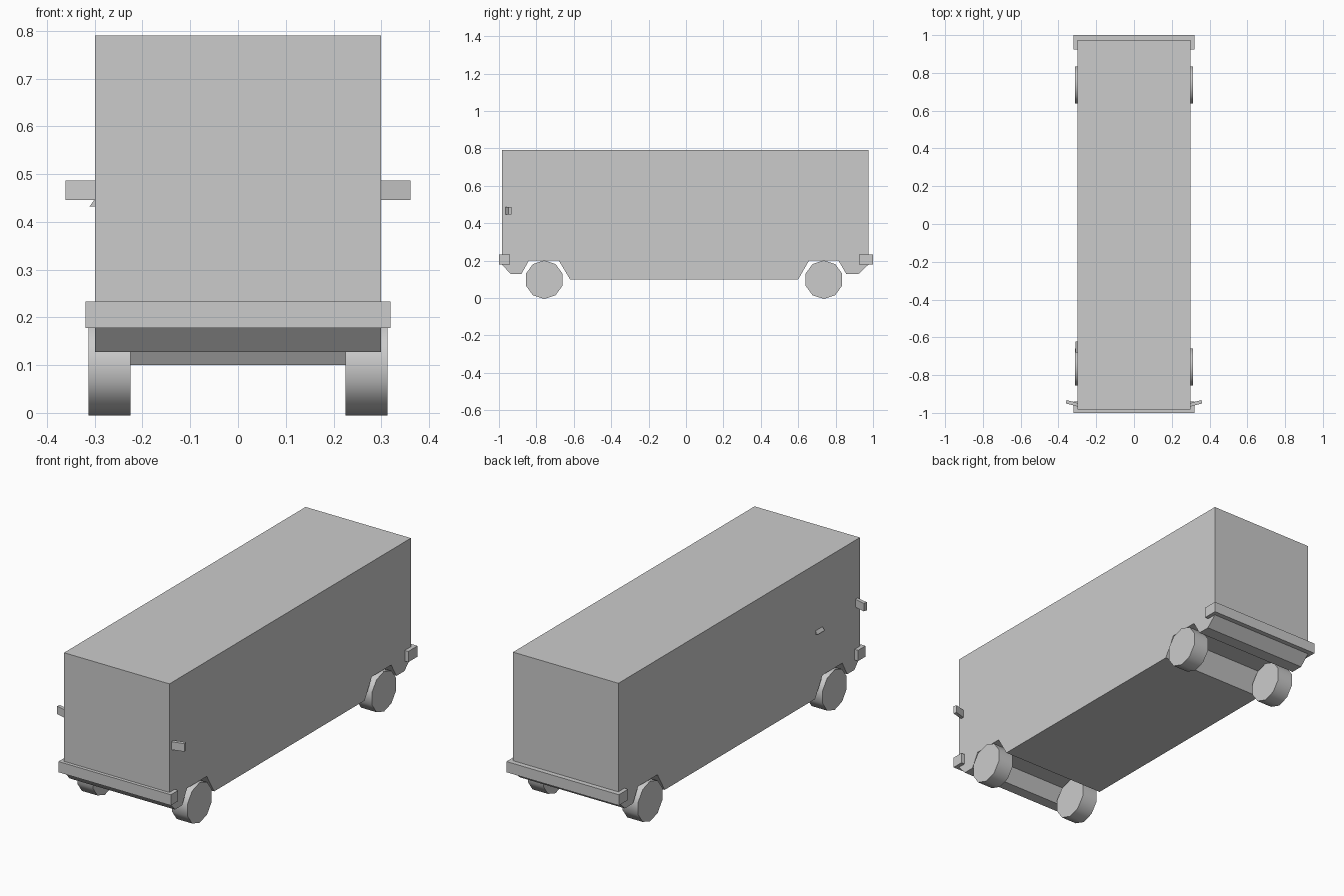
import bpy
import math
from mathutils import Matrix

old = bpy.data.objects.get("Cube")
if old:
    bpy.data.objects.remove(old, do_unlink=True)

# One plain grey paint for everything
GREY = (0.6, 0.6, 0.6, 1.0)
grey = bpy.data.materials.new("light grey")
grey.use_nodes = True
grey.diffuse_color = GREY
shader = next(n for n in grey.node_tree.nodes if n.type == 'BSDF_PRINCIPLED')
shader.inputs["Base Color"].default_value = GREY


def prism(name, outline, low, high, place):
    """Extrude a 2D outline between low and high; place maps (a, b, depth) to xyz."""
    n = len(outline)
    verts = [place(a, b, d) for d in (low, high) for a, b in outline]
    faces = [list(range(n)), list(range(n, 2 * n))]
    faces += [[i, (i + 1) % n, n + (i + 1) % n, n + i] for i in range(n)]
    mesh = bpy.data.meshes.new(name)
    mesh.from_pydata(verts, [], faces)
    mesh.materials.append(grey)
    obj = bpy.data.objects.new(name, mesh)
    bpy.context.collection.objects.link(obj)
    # Make the normals point outwards
    bpy.context.view_layer.objects.active = obj
    bpy.ops.object.select_all(action='DESELECT')
    obj.select_set(True)
    bpy.ops.object.mode_set(mode='EDIT')
    bpy.ops.mesh.select_all(action='SELECT')
    bpy.ops.mesh.normals_make_consistent(inside=False)
    bpy.ops.object.mode_set(mode='OBJECT')
    return obj


def along_x(a, b, d):
    return (d, a, b)


def along_y(a, b, d):
    return (a, d, b)


def along_z(a, b, d):
    return (a, b, d)


# Body: side profile with wheel arches running the full width
side = [(-0.983, 0.79), (-0.983, 0.178), (-0.938, 0.128), (-0.88, 0.128),
        (-0.84, 0.2), (-0.68, 0.2), (-0.62, 0.1), (0.6, 0.1),
        (0.658, 0.2), (0.815, 0.2), (0.857, 0.128), (0.922, 0.128),
        (0.975, 0.178), (0.975, 0.79)]
prism("body", side, -0.299, 0.299, along_x)

# Bumpers wrapping round both ends
for name, y0, y1 in (("front_bumper", -1.0, -0.94), ("rear_bumper", 0.925, 1.0)):
    rect = [(-0.319, y0), (0.319, y0), (0.319, y1), (-0.319, y1)]
    prism(name, rect, 0.178, 0.233, along_z)

# Ten-sided wheels with smooth treads
for end, y in (("front", -0.758), ("rear", 0.737)):
    for hand, s in (("left", 1), ("right", -1)):
        bpy.ops.mesh.primitive_cylinder_add(vertices=10, radius=0.103, depth=0.088)
        wheel = bpy.context.object
        wheel.name = f"{end}_{hand}_wheel"
        turn = Matrix.Rotation(math.pi / 2, 4, 'Y') @ Matrix.Rotation(math.pi / 2, 4, 'Z')
        wheel.data.transform(Matrix.Translation((s * 0.269, y, 0.098)) @ turn)
        wheel.data.materials.append(grey)
        bpy.ops.object.shade_smooth_by_angle(angle=math.radians(40))

# Swept side mirrors
for hand, s in (("left", 1), ("right", -1)):
    plan = [(s * 0.295, -0.967), (s * 0.361, -0.95),
            (s * 0.357, -0.932), (s * 0.295, -0.949)]
    prism(f"{hand}_mirror", plan, 0.446, 0.487, along_z)

# Wedge-shaped door handle on the right side
wedge = [(-0.298, 0.45), (-0.311, 0.432), (-0.298, 0.432)]
prism("door_handle", wedge, -0.68, -0.622, along_y)
